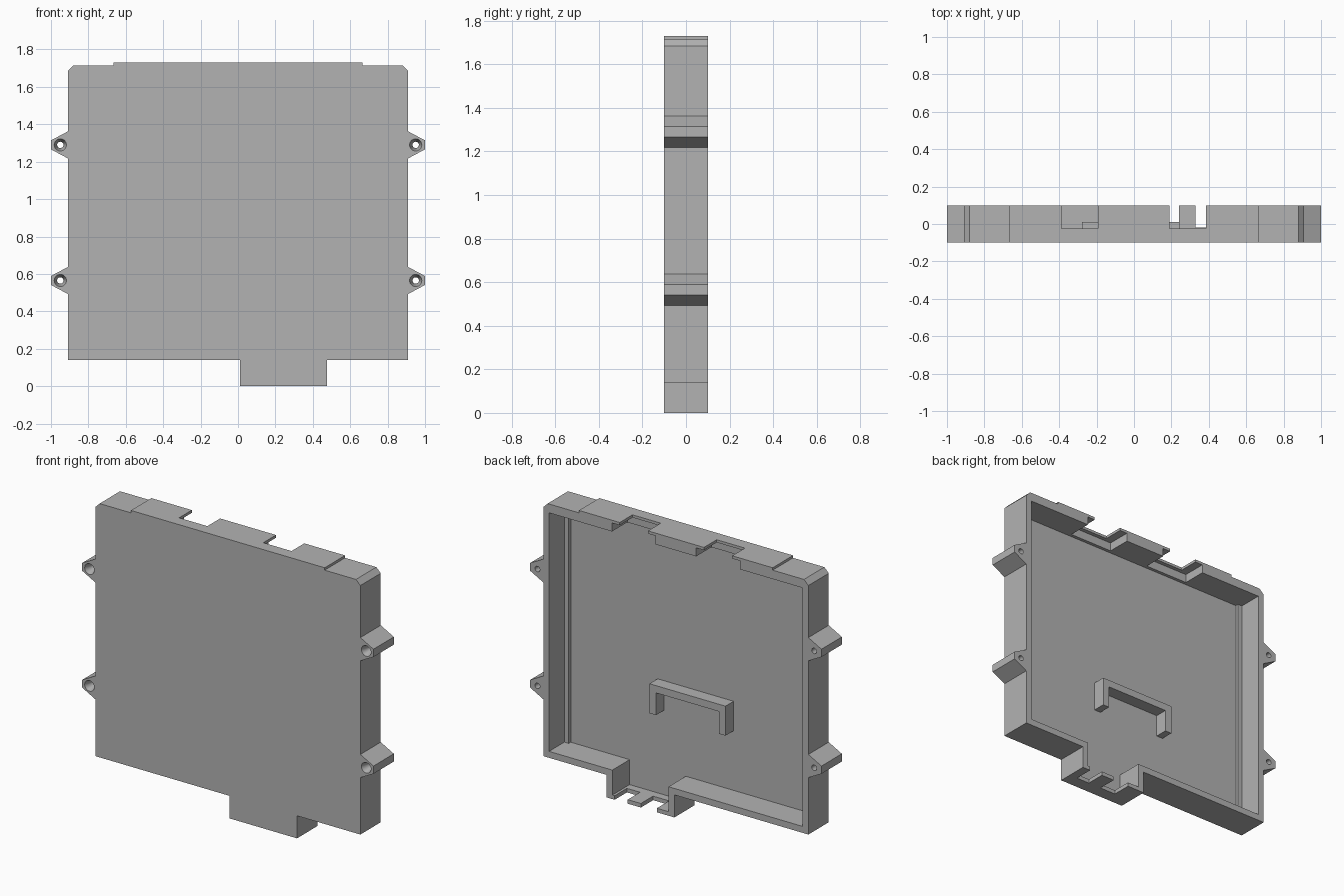
import bpy, bmesh, math
from mathutils import Matrix

cube = bpy.data.objects.get("Cube")
if cube:
    bpy.data.objects.remove(cube, do_unlink=True)

grey = bpy.data.materials.new("plain_grey")
grey.use_nodes = True
colour = (0.45, 0.45, 0.45, 1)
grey.diffuse_color = colour
grey.node_tree.nodes["Principled BSDF"].inputs["Base Color"].default_value = colour

FRONT, BACK, FLOOR = -0.1, 0.1, -0.07


def make(name, bm):
    bmesh.ops.recalc_face_normals(bm, faces=bm.faces)
    mesh = bpy.data.meshes.new(name)
    bm.to_mesh(mesh)
    bm.free()
    mesh.materials.append(grey)
    obj = bpy.data.objects.new(name, mesh)
    bpy.context.scene.collection.objects.link(obj)
    return obj


def prism(name, outline, y0, y1):
    """Extrude an x-z outline from y0 to y1."""
    bm = bmesh.new()
    face = bm.faces.new([bm.verts.new((x, y0, z)) for x, z in outline])
    side = bmesh.ops.extrude_face_region(bm, geom=[face])["geom"]
    verts = [v for v in side if isinstance(v, bmesh.types.BMVert)]
    bmesh.ops.translate(bm, vec=(0, y1 - y0, 0), verts=verts)
    return make(name, bm)


def box(name, x0, x1, z0, z1, y0, y1=0.2):
    return prism(name, [(x0, z0), (x1, z0), (x1, z1), (x0, z1)], y0, y1)


def cone(name, x, z, y0, y1, r0, r1):
    bm = bmesh.new()
    turn = Matrix.Translation((x, (y0 + y1) / 2, z)) @ Matrix.Rotation(-math.pi / 2, 4, 'X')
    bmesh.ops.create_cone(bm, cap_ends=True, segments=24, radius1=r0, radius2=r1,
                          depth=y1 - y0, matrix=turn)
    return make(name, bm)


def combine(target, other, operation):
    other.hide_render = True
    mod = target.modifiers.new("join", 'BOOLEAN')
    mod.object, mod.operation, mod.solver = other, operation, 'EXACT'
    bpy.context.view_layer.objects.active = target
    bpy.ops.object.modifier_apply(modifier=mod.name)
    bpy.data.objects.remove(other, do_unlink=True)


# Outer shell: right edge with mounting ears, top lip, connector tab
EARS = (0.565, 1.29)
edge = [(0.91, 0.14)]
for z in EARS:
    edge += [(0.91, z - 0.072), (1, z - 0.024), (1, z + 0.024), (0.91, z + 0.072)]
edge += [(0.91, 1.685), (0.88, 1.715), (0.665, 1.715), (0.665, 1.73)]
tab = [(0.01, 0.14), (0.01, 0), (0.475, 0), (0.475, 0.14)]
outline = edge + [(-x, z) for x, z in reversed(edge)] + tab
tray = prism("tray", outline, FRONT, BACK)

# Hollow inside, open at the back
cavity = box("cavity", -0.87, 0.87, 0.18, 1.66, FLOOR)
combine(tray, cavity, 'DIFFERENCE')
combine(tray, box("tab_cavity", 0.05, 0.436, 0.025, 0.25, FLOOR), 'DIFFERENCE')

# Top notches: narrow through the lip, wider below it
for x in (0.288, -0.29):
    combine(tray, box("lip_notch", x - 0.097, x + 0.097, 1.6, 1.8, -0.025), 'DIFFERENCE')
    combine(tray, box("wall_notch", x - 0.15, x + 0.15, 1.6, 1.713, -0.05), 'DIFFERENCE')

# Slots either side of the tab prong
for x0, x1 in ((0.13, 0.24), (0.33, 0.42)):
    combine(tray, box("tab_slot", x0, x1, -0.1, 0.1, -0.02), 'DIFFERENCE')

# Countersunk screw holes
for x in (-0.95, 0.95):
    for z in EARS:
        combine(tray, cone("hole", x, z, -0.2, 0.2, 0.017, 0.017), 'DIFFERENCE')
        combine(tray, cone("countersink", x, z, FRONT - 0.01, -0.05, 0.036, 0.017), 'DIFFERENCE')

# Ledges along both side walls
for s in (-1, 1):
    a, b = sorted((s * 0.84, s * 0.88))
    combine(tray, box("side_ledge", a, b, 0.16, 1.67, FLOOR - 0.01, -0.05), 'UNION')

# Bracket-shaped rib on the floor
L, R, B, T, W = -0.278, 0.244, 0.55, 0.733, 0.045
rib = [(L, B), (L + W, B), (L + W, T - W), (R - W, T - W), (R - W, B), (R, B), (R, T), (L, T)]
combine(tray, prism("floor_rib", rib, FLOOR - 0.01, 0.01), 'UNION')

tray.select_set(True)
bpy.context.view_layer.objects.active = tray
bpy.ops.object.shade_smooth_by_angle(angle=math.radians(25))
